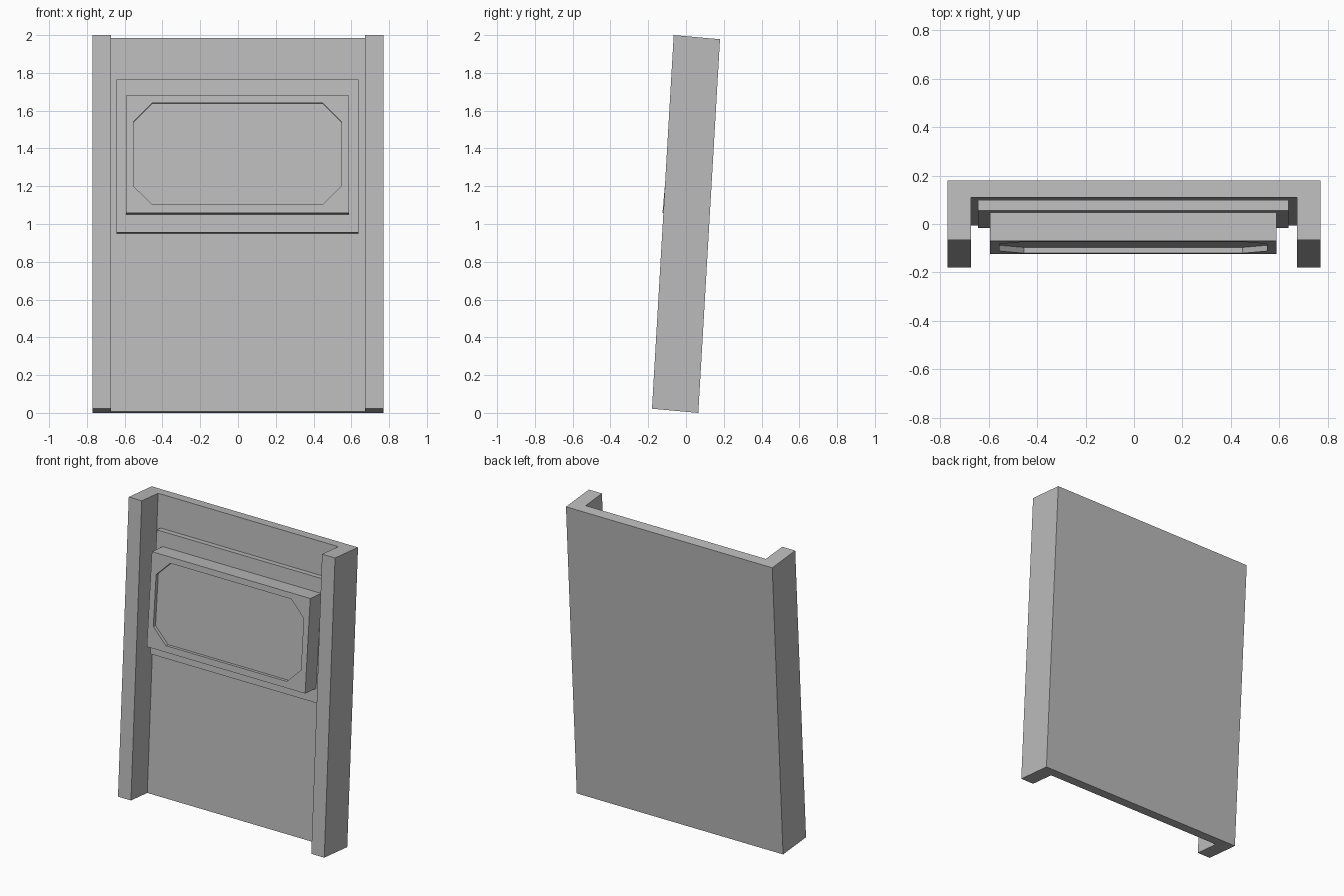
import bpy, bmesh
from math import radians
from mathutils import Matrix, Vector

cube = bpy.data.objects.get("Cube")
if cube:
    bpy.data.objects.remove(cube, do_unlink=True)

grey = bpy.data.materials.new("plain grey")
grey.use_nodes = True
colour = (0.5, 0.5, 0.5, 1)
grey.diffuse_color = colour
grey.node_tree.nodes["Principled BSDF"].inputs["Base Color"].default_value = colour


def finish(name, bm, matrix=None):
    if matrix:
        bm.transform(matrix)
    bmesh.ops.recalc_face_normals(bm, faces=bm.faces)
    mesh = bpy.data.meshes.new(name)
    bm.to_mesh(mesh)
    bm.free()
    mesh.materials.append(grey)
    obj = bpy.data.objects.new(name, mesh)
    bpy.context.collection.objects.link(obj)
    return obj


def ring(bm, points):
    return [bm.verts.new(p) for p in points]


def bridge(bm, a, b):
    n = len(a)
    for i in range(n):
        bm.faces.new((a[i], a[(i + 1) % n], b[(i + 1) % n], b[i]))


def rectangle(half, low, high, y):
    return [(-half, y, low), (half, y, low), (half, y, high), (-half, y, high)]


def octagon(half, low, high, cut, y):
    return [(-half + cut, y, low), (half - cut, y, low),
            (half, y, low + cut), (half, y, high - cut),
            (half - cut, y, high), (-half + cut, y, high),
            (-half, y, high - cut), (-half, y, low + cut)]


# Leaning channel: back panel and two side posts in one U-shaped profile
outer, inner = 0.77, 0.673
front, web, back = -0.18, -0.006, 0.065
half_profile = [(outer, back), (outer, front), (inner, front), (inner, web)]
profile = half_profile + [(-x, y) for x, y in reversed(half_profile)]
bm = bmesh.new()
base = ring(bm, [(x, y, (back - y) * 0.09) for x, y in profile])
top = ring(bm, [v.co + Vector((0, 0.115, 1.978)) for v in base])
bridge(bm, base, top)
bm.faces.new(base)
bm.faces.new(top)
finish("back_panel_with_side_posts", bm)


# Plates tilt a little more than the channel; origin is the front top edge
def tilt(y, z):
    return Matrix.Translation((-0.003, y, z)) @ Matrix.Rotation(radians(-5), 4, "X")


# Thin backing plate
bm = bmesh.new()
a = ring(bm, rectangle(0.641, -0.813, 0, 0))
b = ring(bm, rectangle(0.641, -0.813, 0, 0.075))
bridge(bm, a, b)
bm.faces.new(a)
bm.faces.new(b)
finish("backing_plate", bm, tilt(0.055, 1.766))

# Raised plate with a recessed, chamfered window
bm = bmesh.new()
a = ring(bm, rectangle(0.591, -0.623, 0, 0))
b = ring(bm, rectangle(0.591, -0.623, 0, 0.14))
rim = ring(bm, octagon(0.551, -0.58, -0.04, 0.1, 0))
floor = ring(bm, octagon(0.551, -0.58, -0.04, 0.1, 0.024))
bridge(bm, a, b)
bm.faces.new(b)
for i in range(4):
    bm.faces.new((a[i], a[(i + 1) % 4], rim[2 * i + 1], rim[2 * i]))
    bm.faces.new((a[i], rim[2 * i], rim[2 * i - 1]))
bridge(bm, rim, floor)
bm.faces.new(floor)
finish("raised_window_plate", bm, tilt(-0.07, 1.68))
